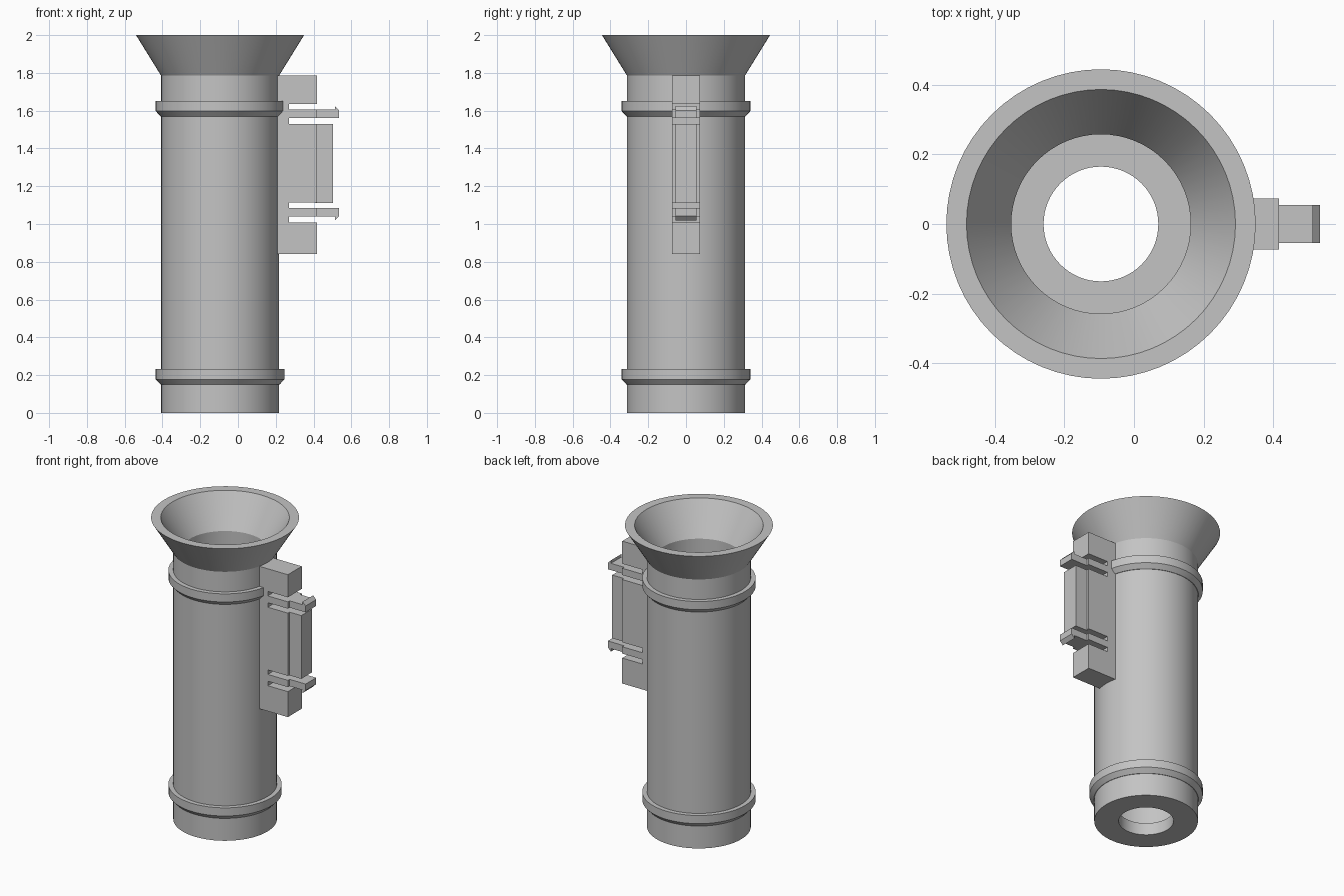
import bpy, bmesh, math

cube = bpy.data.objects.get("Cube")
if cube:
    bpy.data.objects.remove(cube, do_unlink=True)

AXIS_X = -0.095     # tube axis
CLIP_MID = 1.322    # height the clips mirror about
SEGMENTS = 64

grey = bpy.data.materials.new("plain grey")
grey.use_nodes = True
colour = (0.55, 0.55, 0.55, 1)
grey.diffuse_color = colour
grey.node_tree.nodes["Principled BSDF"].inputs["Base Color"].default_value = colour


def finish(name, bm, smooth=False):
    bmesh.ops.recalc_face_normals(bm, faces=bm.faces)
    mesh = bpy.data.meshes.new(name)
    bm.to_mesh(mesh)
    bm.free()
    mesh.materials.append(grey)
    obj = bpy.data.objects.new(name, mesh)
    bpy.context.collection.objects.link(obj)
    if smooth:
        bpy.ops.object.select_all(action='DESELECT')
        bpy.context.view_layer.objects.active = obj
        obj.select_set(True)
        bpy.ops.object.shade_smooth_by_angle(angle=math.radians(25))
    return obj


def lathe(name, profile):
    """Spin a closed (radius, height) profile around the tube axis."""
    bm = bmesh.new()
    rings = []
    for i in range(SEGMENTS):
        a = 2 * math.pi * i / SEGMENTS
        rings.append([bm.verts.new((AXIS_X + r * math.cos(a), r * math.sin(a), z))
                      for r, z in profile])
    n = len(profile)
    for i in range(SEGMENTS):
        a, b = rings[i], rings[(i + 1) % SEGMENTS]
        for j in range(n):
            k = (j + 1) % n
            bm.faces.new((a[j], b[j], b[k], a[k]))
    return finish(name, bm, smooth=True)


def slab(name, outline, half_width):
    """Extrude a side outline (x, z) evenly to both sides of y = 0."""
    bm = bmesh.new()
    face = bm.faces.new([bm.verts.new((x, -half_width, z)) for x, z in outline])
    out = bmesh.ops.extrude_face_region(bm, geom=[face])
    moved = [v for v in out["geom"] if isinstance(v, bmesh.types.BMVert)]
    bmesh.ops.translate(bm, verts=moved, vec=(0, 2 * half_width, 0))
    return finish(name, bm)


def flip(outline):
    return [(x, 2 * CLIP_MID - z) for x, z in reversed(outline)]


# Hollow tube with flared mouth and a holed floor
lathe("tube_body", [(0.165, 0), (0.312, 0), (0.312, 1.785), (0.445, 2.0),
                    (0.387, 2.0), (0.258, 1.79), (0.258, 0.08), (0.165, 0.08)])

# Collars with a bevelled underside
for name, z in (("lower_collar", 0.15), ("upper_collar", 1.57)):
    lathe(name, [(0.30, z), (0.315, z), (0.341, z + 0.028),
                 (0.341, z + 0.082), (0.30, z + 0.082)])

# Side rail with slots that free two spring tongues
INNER, OUTER = 0.27, 0.417
upper_half = [(OUTER, 1.53), (INNER, 1.53), (INNER, 1.56), (OUTER, 1.56),
              (OUTER, 1.605), (INNER, 1.605), (INNER, 1.635), (OUTER, 1.635)]
slab("side_rail", flip(upper_half) + upper_half
     + [(OUTER, 1.785), (0.20, 1.785), (0.20, 0.84), (OUTER, 0.84)], 0.073)

# Raised pad between the clips
slab("rail_pad", [(0.41, 1.11), (0.503, 1.11), (0.503, 1.53), (0.41, 1.53)], 0.055)

# Hooked clip tips, mirrored top and bottom
hook = [(0.41, 1.56), (0.535, 1.56), (0.535, 1.602), (0.513, 1.625),
        (0.513, 1.605), (0.41, 1.605)]
slab("upper_clip", hook, 0.055)
slab("lower_clip", flip(hook), 0.055)
